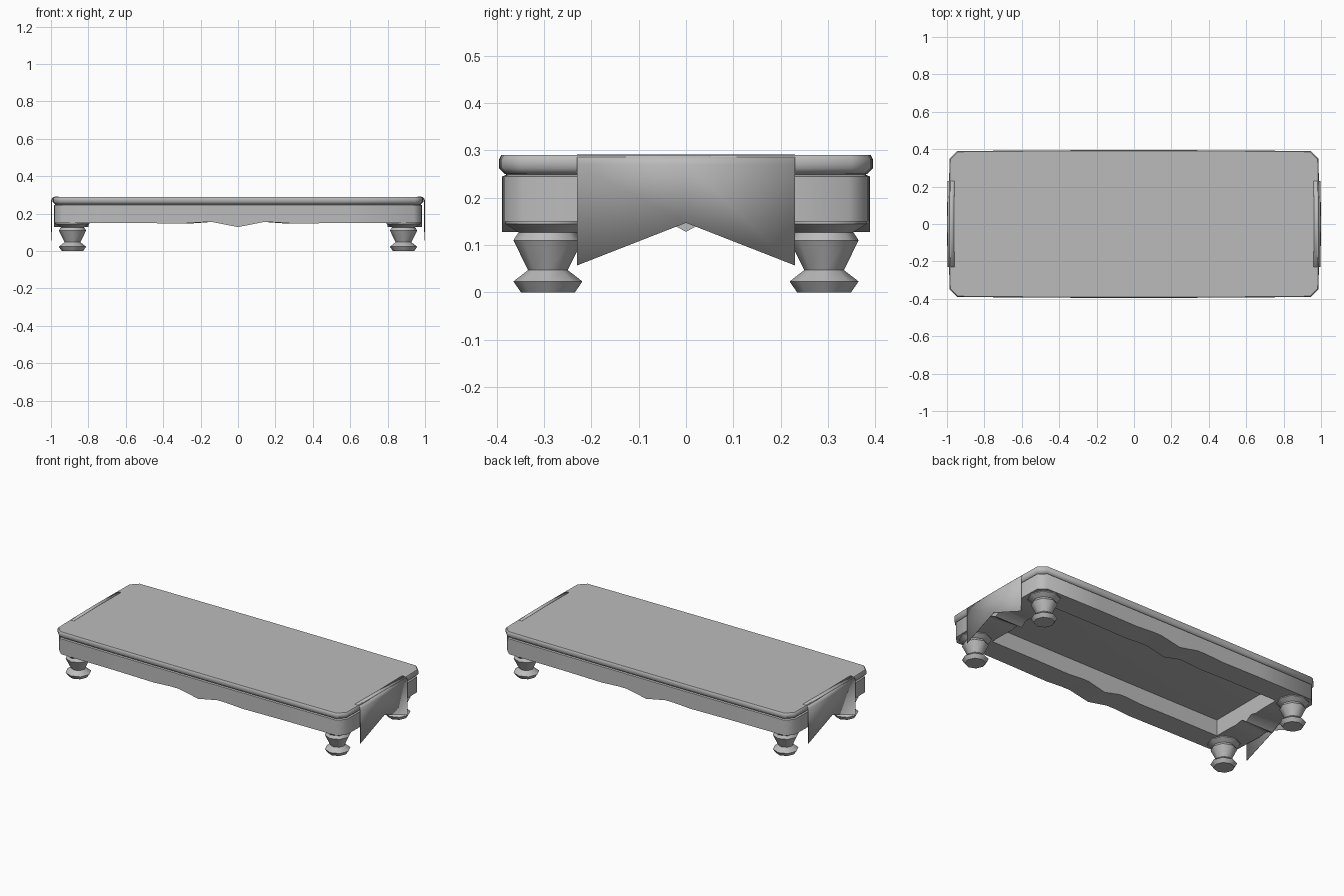
import bpy, bmesh, math

cube = bpy.data.objects.get("Cube")
if cube:
    bpy.data.objects.remove(cube)

grey = bpy.data.materials.new("plain_grey")
grey.use_nodes = True
colour = (0.5, 0.5, 0.5, 1)
grey.diffuse_color = colour
grey.node_tree.nodes["Principled BSDF"].inputs["Base Color"].default_value = colour

# Half of the scalloped apron edge: fraction along the side, height
SCALLOP = [(0, 0.128), (0.14, 0.154), (0.2, 0.154), (0.32, 0.147), (0.6, 0.15), (1, 0.15)]
EDGE = [(-f, z) for f, z in reversed(SCALLOP[1:])] + SCALLOP


def loop(half_x, half_y, z=None, cut=0.04, bow=0.005):
    """Chamfered rectangle with slightly bowed sides; z=None follows the scallop."""
    points = []
    for k in range(4):
        half, dist = (half_x, half_y) if k % 2 == 0 else (half_y, half_x)
        for f, low in EDGE:
            t = f * (half - cut)
            d = dist + bow * (1 - f * f)
            x, y = [(t, -d), (d, t), (-t, d), (-d, -t)][k]
            points.append((x, y, low if z is None else z))
    return points


def loft(name, loops, caps=False, closed=False, angle=50):
    """Skin a stack of closed loops."""
    bm = bmesh.new()
    rings = [[bm.verts.new(p) for p in points] for points in loops]
    pairs = list(zip(rings, rings[1:]))
    if closed:
        pairs.append((rings[-1], rings[0]))
    for a, b in pairs:
        for i in range(len(a)):
            j = (i + 1) % len(a)
            bm.faces.new((a[i], a[j], b[j], b[i]))
    if caps:
        bm.faces.new(rings[0])
        bm.faces.new(rings[-1])
    bmesh.ops.remove_doubles(bm, verts=bm.verts, dist=0.0001)
    return finish(name, bm, angle)


def finish(name, bm, angle):
    bmesh.ops.recalc_face_normals(bm, faces=bm.faces)
    mesh = bpy.data.meshes.new(name)
    bm.to_mesh(mesh)
    bm.free()
    mesh.materials.append(grey)
    obj = bpy.data.objects.new(name, mesh)
    bpy.context.collection.objects.link(obj)
    bpy.ops.object.select_all(action="DESELECT")
    obj.select_set(True)
    bpy.context.view_layer.objects.active = obj
    bpy.ops.object.shade_smooth_by_angle(angle=math.radians(angle))
    return obj


# Table top with a soft upper edge and an undercut lower edge
top_profile = [(0.02, 0.249), (0.012, 0.25), (0.0, 0.262), (0.0, 0.282), (0.004, 0.29)]
loft("table_top", [loop(0.986 - i, 0.39 - i, z) for i, z in top_profile], caps=True)

# Thick apron frame with a scalloped lower edge, open in the middle
loft("apron", [
    loop(0.966, 0.372, 0.25),
    loop(0.98, 0.384, 0.245),
    loop(0.98, 0.384),
    loop(0.80, 0.25, cut=0, bow=0),
    loop(0.80, 0.25, 0.25, cut=0, bow=0),
], closed=True, angle=48)

# Turned feet: radius, height
LEG = [(0.057, 0), (0.073, 0.023), (0.042, 0.047), (0.073, 0.11),
       (0.062, 0.127), (0.09, 0.145), (0.09, 0.158)]
for sx, side in ((-1, "right"), (1, "left")):
    for sy, end in ((-1, "front"), (1, "back")):
        rings = [[(sx * 0.885 + r * math.cos(i * math.pi / 4),
                   sy * 0.292 + r * math.sin(i * math.pi / 4), z) for i in range(8)]
                 for r, z in LEG]
        loft(f"{end}_{side}_leg", rings, caps=True)

# Cloth flaps folded over both ends, with a notched hem
FOLD = [(0.96, 0.2905), (0.98, 0.289), (0.991, 0.283), (0.995, 0.27)]
for sx, side in ((-1, "right"), (1, "left")):
    bm = bmesh.new()
    columns = []
    for y, hem, out in ((-0.23, 0.057, 0), (0, 0.147, 0.003), (0.23, 0.057, 0)):
        path = FOLD + [(0.996, hem)]
        columns.append([bm.verts.new((sx * (x + out), y, z)) for x, z in path])
    for a, b in zip(columns, columns[1:]):
        for i in range(len(a) - 1):
            bm.faces.new((a[i], b[i], b[i + 1], a[i + 1]))
    flap = finish(f"{side}_cloth_flap", bm, 50)
    solid = flap.modifiers.new("thickness", "SOLIDIFY")
    solid.thickness = 0.002
    solid.offset = 0
